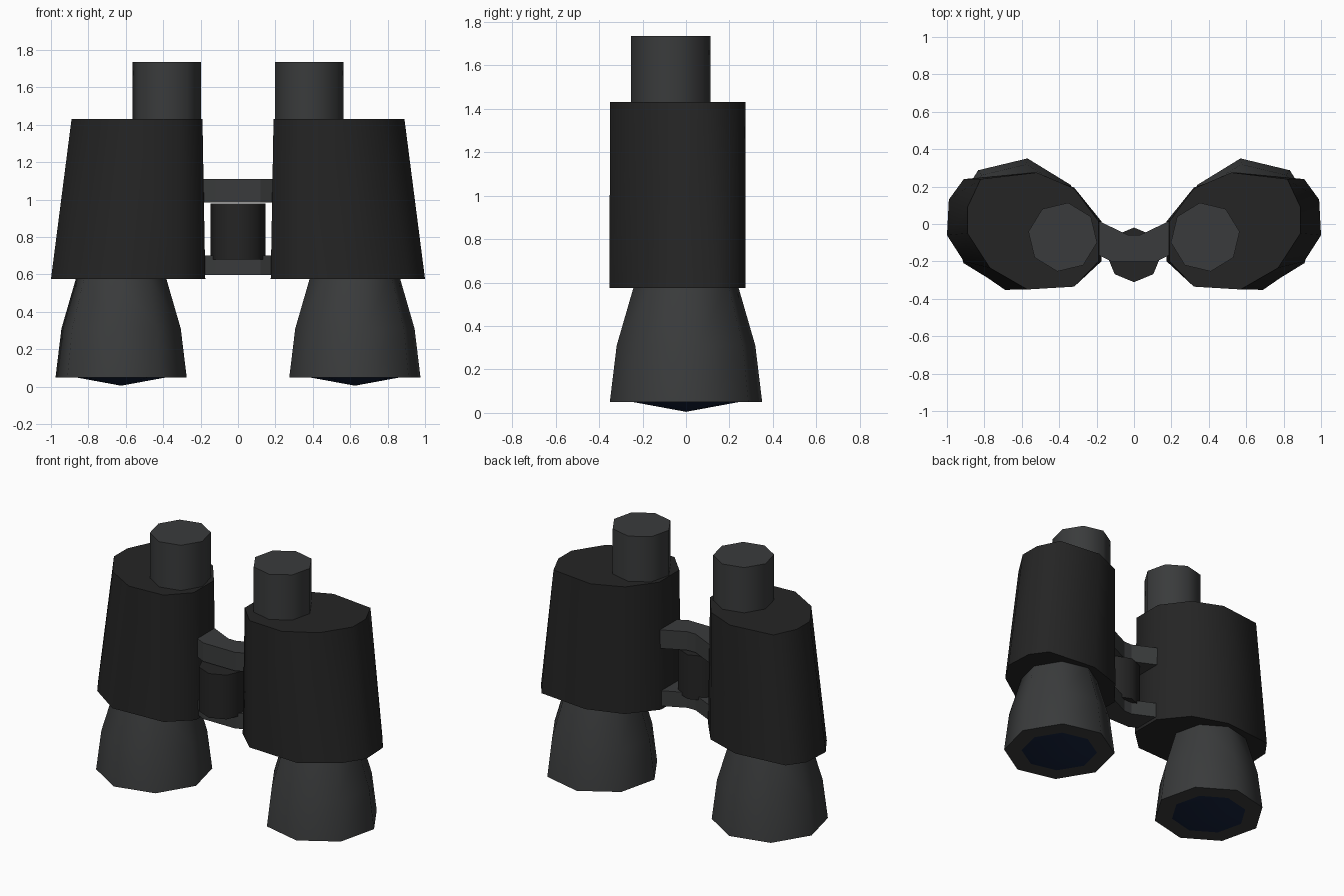
import bpy
from math import cos, sin, pi, radians

if "Cube" in bpy.data.objects:
    bpy.data.objects.remove(bpy.data.objects["Cube"])


def material(name, r, g, b):
    m = bpy.data.materials.new(name)
    m.diffuse_color = (r, g, b, 1)
    m.use_nodes = True
    m.node_tree.nodes["Principled BSDF"].inputs["Base Color"].default_value = m.diffuse_color
    return m


RUBBER = material("black_rubber", 0.018, 0.018, 0.018)
METAL = material("dark_metal", 0.042, 0.044, 0.045)
GLASS = material("blue_glass", 0.008, 0.016, 0.045)


def ring(x, y, r, n=8, turn=9.0):
    a = radians(turn)
    return [(x + r * cos(a + 2 * pi * i / n), y + r * sin(a + 2 * pi * i / n)) for i in range(n)]


def loft(name, sections, mat, mirror=False, smooth=True):
    """Skin a stack of (z, outline) sections, outlines counter-clockwise, lowest first."""
    n = len(sections[0][1])
    verts = [(x, y, z) for z, outline in sections for x, y in outline]
    faces = [tuple(reversed(range(n))), tuple(range(len(verts) - n, len(verts)))]
    for k in range(len(sections) - 1):
        for i in range(n):
            j = (i + 1) % n
            faces.append((k * n + i, k * n + j, (k + 1) * n + j, (k + 1) * n + i))
    return make(name, verts, faces, mat, mirror, smooth)


def make(name, verts, faces, mat, mirror, smooth):
    me = bpy.data.meshes.new(name)
    me.from_pydata(verts, [], faces)
    me.materials.append(mat)
    ob = bpy.data.objects.new(name, me)
    bpy.context.collection.objects.link(ob)
    if smooth:
        bpy.ops.object.select_all(action='DESELECT')
        ob.select_set(True)
        bpy.context.view_layer.objects.active = ob
        bpy.ops.object.shade_smooth_by_angle(angle=radians(60))
    if mirror:
        mod = ob.modifiers.new("mirror", 'MIRROR')
        mod.use_mirror_merge = False
    return ob


# Prism housings: rounded decagons, wider towards the outer bottom
top = [(0.89, -0.05), (0.89, 0.09), (0.82, 0.24), (0.52, 0.275), (0.32, 0.19),
       (0.19, 0.015), (0.19, -0.20), (0.32, -0.335), (0.57, -0.35), (0.77, -0.235)]
bottom = [(1.0, -0.06), (0.99, 0.13), (0.91, 0.24), (0.56, 0.275), (0.32, 0.195),
          (0.175, 0.015), (0.175, -0.20), (0.32, -0.335), (0.69, -0.352), (0.91, -0.20)]
loft("prism_housing", [(0.575, bottom), (1.43, top)], RUBBER, mirror=True)

# Objective barrels flaring downwards
OX = 0.625
loft("objective_barrel", [(0.05, ring(OX, 0, 0.355)), (0.31, ring(OX, 0, 0.323)),
                          (0.60, ring(OX, 0, 0.238))], METAL, mirror=True)

# Objective lenses: shallow cones
rim = ring(OX, 0, 0.242)
make("objective_lens", [(x, y, 0.049) for x, y in rim] + [(OX, 0, 0.005)],
     [((i + 1) % 8, i, 8) for i in range(8)], GLASS, True, True)

# Eyepieces
loft("eyepiece", [(1.41, ring(0.381, -0.07, 0.186)), (1.735, ring(0.381, -0.07, 0.186))],
     METAL, mirror=True)

# Hinge brackets: shallow V arms joining the housings
half = [(0.12, -0.20), (0.19, -0.165), (0.28, -0.12), (0.28, 0.06), (0.03, -0.06)]
arm = half + [(-x, y) for x, y in reversed(half)]
for name, z0, z1 in (("lower_bracket", 0.597, 0.70), ("upper_bracket", 0.985, 1.11)):
    loft(name, [(z0, arm), (z1, arm)], METAL, smooth=False)

# Focus wheel between the brackets
wheel = ring(0, -0.165, 0.146, turn=0)
loft("focus_wheel", [(0.68, wheel), (0.978, wheel)], RUBBER)
